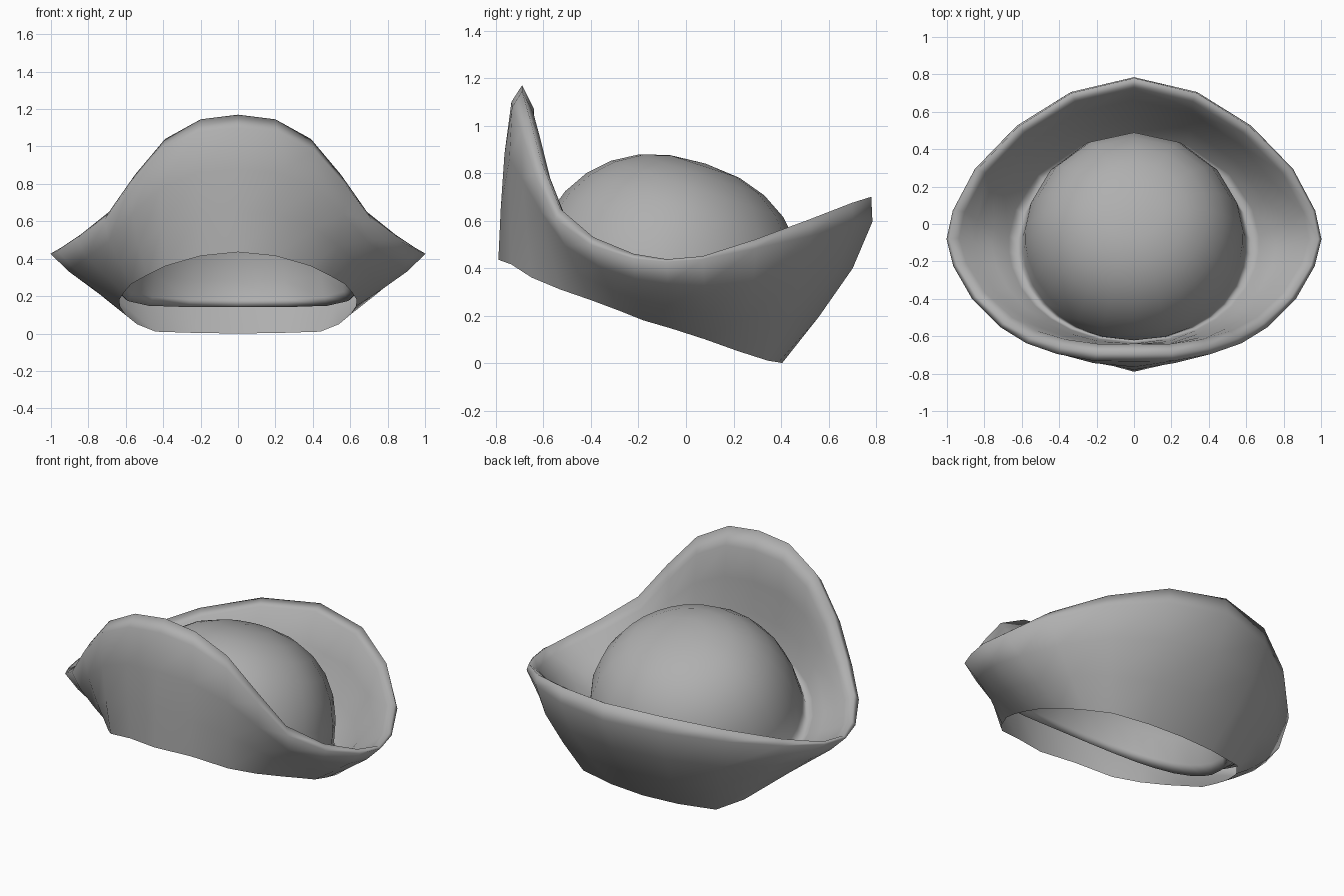
import bpy, bmesh
from math import sin, cos, pi, atan2
from mathutils import Vector

if "Cube" in bpy.data.objects:
    bpy.data.objects.remove(bpy.data.objects["Cube"])

# Right half of the brim, front to back: upper fold and open lower edge
rim_half = [(0, -.69, 1.17), (.2, -.69, 1.145), (.39, -.66, 1.04), (.55, -.61, .85),
            (.69, -.53, .65), (.84, -.39, .53), (.945, -.22, .46), (.985, -.08, .437),
            (.955, .07, .45), (.84, .29, .52), (.62, .52, .605), (.335, .70, .675), (0, .78, .70)]
hem_half = [(0, -.79, .435), (.2, -.735, .415), (.39, -.65, .36), (.49, -.53, .31),
            (.57, -.40, .265), (.61, -.28, .22), (.635, -.18, .18), (.63, -.06, .145),
            (.6, .08, .10), (.54, .22, .05), (.44, .345, .01), (.22, .39, .003), (0, .405, 0)]


def full_ring(half):
    """Mirror a half ring across x = 0."""
    pts = [Vector(p) for p in half]
    return pts + [Vector((-p.x, p.y, p.z)) for p in pts[-2:0:-1]]


def blend(a, b, t, push=0.0):
    """Ring between two rings, pushed outwards in plan."""
    out = []
    for p, q in zip(a, b):
        v = p.lerp(q, t)
        d = Vector((v.x, v.y, 0)).normalized()
        d.y *= 1.5 if d.y > 0 else 0.4
        out.append(v + d * push)
    return out


rim = full_ring(rim_half)
hem = full_ring(hem_half)
angles = [atan2(p.x, -p.y) for p in rim]

# Tilted frame shared by the crown and the groove around it
centre = Vector((0, -.085, .33))
side, back, up = Vector((1, 0, 0)), Vector((0, .95, -.31)), Vector((0, .31, .95))


def tilted_ring(rx, ry, h, sag=0.0):
    """Ellipse in the tilted frame, sagging at the sides."""
    return [centre + side * rx * sin(a) - back * ry * cos(a) + up * (h - sag * sin(a) ** 2)
            for a in angles]


# Rounded fold: outer and inner lips either side of the rim
outer_lip, inner_lip = [], []
for p in rim:
    d = Vector((p.x, p.y, 0)).normalized()
    f = max(0, -d.y)
    b = max(0, d.y)
    outer_lip.append(p + d * (.015 + .03 * f - .01 * b) - Vector((0, 0, .005 + .065 * f + .10 * b)))
    inner_lip.append(p - d * .05 - Vector((0, 0, .03 + .07 * f ** 2)))

groove_out = tilted_ring(.67, .585, .02, .09)
groove = tilted_ring(.625, .56, -.015, .10)
rings = [hem, blend(hem, outer_lip, .33, .02), blend(hem, outer_lip, .67, .028),
         outer_lip, rim, inner_lip,
         blend(inner_lip, groove_out, .35, .015), blend(inner_lip, groove_out, .7, .01),
         groove_out, groove]

# Crown dome
steps = 7
for i in range(steps):
    t = i / steps * pi / 2
    c, s = cos(t) ** .87, sin(t) ** .95
    rings.append(tilted_ring(.595 * c, .575 * c, .537 * s + .03 * (i == 0), .09 * (1 - s) ** 2))

# Skin all rings into one continuous shell, open underneath
bm = bmesh.new()
loops = [[bm.verts.new(p) for p in r] for r in rings]
n = len(rim)
for lo, hi in zip(loops, loops[1:]):
    for j in range(n):
        k = (j + 1) % n
        bm.faces.new((lo[j], lo[k], hi[k], hi[j]))
tip = bm.verts.new(centre + up * .537)
for j in range(n):
    bm.faces.new((loops[-1][j], loops[-1][(j + 1) % n], tip))
for f in bm.faces:
    f.smooth = True
mesh = bpy.data.meshes.new("hat_shell")
bm.to_mesh(mesh)
bm.free()
hat = bpy.data.objects.new("hat_shell", mesh)
bpy.context.collection.objects.link(hat)

# Darker grey felt
felt = bpy.data.materials.new("grey_felt")
felt.diffuse_color = (.43, .43, .43, 1)
felt.use_nodes = True
felt.node_tree.nodes["Principled BSDF"].inputs["Base Color"].default_value = felt.diffuse_color
mesh.materials.append(felt)
